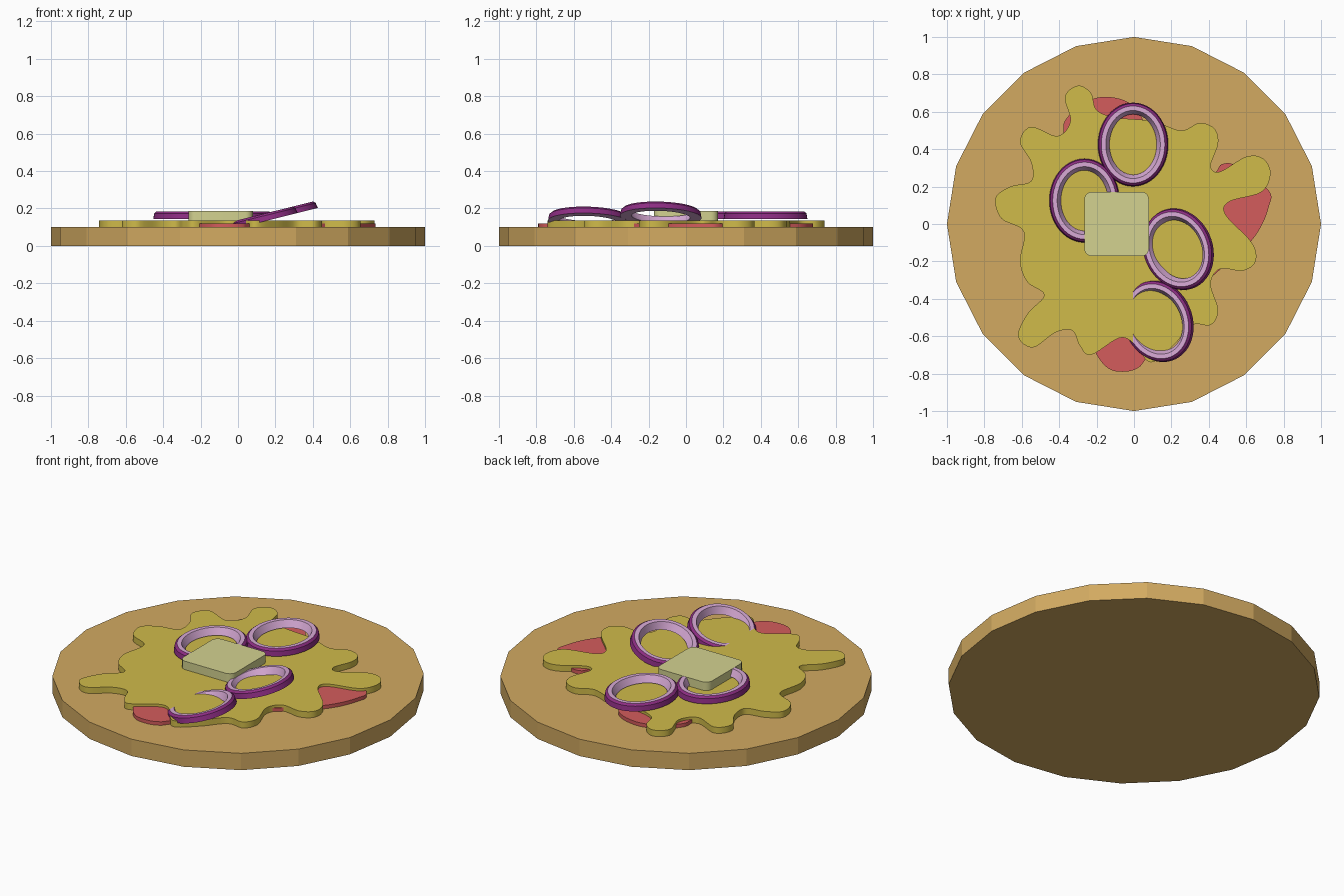
import bpy
import bmesh
from math import sin, cos, tau, radians
from mathutils import Matrix, Vector

default_cube = bpy.data.objects.get("Cube")
if default_cube:
    bpy.data.objects.remove(default_cube, do_unlink=True)


def to_linear(channel):
    return channel / 12.92 if channel <= 0.04045 else ((channel + 0.055) / 1.055) ** 2.4


def make_material(name, red, green, blue):
    colour = [to_linear(c / 255) for c in (red, green, blue)] + [1.0]
    material = bpy.data.materials.new(name)
    material.use_nodes = True
    material.diffuse_color = colour
    shader = material.node_tree.nodes["Principled BSDF"]
    shader.inputs["Base Color"].default_value = colour
    shader.inputs["Roughness"].default_value = 0.8
    return material


bread_tan = make_material("bread tan", 210, 170, 97)
sauce_red = make_material("sauce red", 212, 92, 92)
cheese_yellow = make_material("cheese yellow", 208, 187, 74)
butter_cream = make_material("butter cream", 211, 210, 144)
onion_purple = make_material("onion purple", 140, 45, 130)
onion_lilac = make_material("onion lilac", 216, 170, 214)


def finish(name, bm, materials, smooth_angle=None):
    """Turn a bmesh into a named object with materials and shading."""
    bmesh.ops.recalc_face_normals(bm, faces=bm.faces[:])
    mesh = bpy.data.meshes.new(name)
    bm.to_mesh(mesh)
    bm.free()
    obj = bpy.data.objects.new(name, mesh)
    bpy.context.collection.objects.link(obj)
    for material in materials:
        mesh.materials.append(material)
    if smooth_angle:
        bpy.ops.object.select_all(action="DESELECT")
        obj.select_set(True)
        bpy.context.view_layer.objects.active = obj
        bpy.ops.object.shade_smooth_by_angle(angle=radians(smooth_angle))
    return obj


def slab(name, outline, bottom, top, material, smooth_angle=None):
    """Extrude a flat outline upwards into a closed slab."""
    bm = bmesh.new()
    base = bm.faces.new([bm.verts.new((x, y, bottom)) for x, y in outline])
    grown = bmesh.ops.extrude_face_region(bm, geom=[base], use_keep_orig=True)
    raised = [g for g in grown["geom"] if isinstance(g, bmesh.types.BMVert)]
    bmesh.ops.translate(bm, verts=raised, vec=(0, 0, top - bottom))
    return finish(name, bm, [material], smooth_angle)


def smooth_loop(points, steps=6):
    """Closed flowing curve through points given in hundredths."""
    pts = [Vector(p) / 100 for p in points]
    loop = []
    for i in range(len(pts)):
        a, b, c, d = (pts[(i + k) % len(pts)] for k in (-1, 0, 1, 2))
        for s in range(steps):
            t = s / steps
            loop.append((b * 2 + (c - a) * t + (a * 2 - b * 5 + c * 4 - d) * t ** 2
                         + (b * 3 - a - c * 3 + d) * t ** 3) / 2)
    return loop


# Round bread with twenty flat sides
bread_outline = [(sin(tau * i / 20), cos(tau * i / 20)) for i in range(20)]
slab("bread_base", bread_outline, 0, 0.1, bread_tan)

# Sauce puddle peeking out below the cheese
sauce_points = [
    (-15, 68), (0, 63), (12, 45), (40, 28), (47, 32), (55, 31), (72, 18), (72, 9),
    (67, -3), (58, -14), (35, -35), (8, -70), (2, -77), (-6, -79), (-14, -77),
    (-21, -68), (-28, -50), (-48, -15), (-42, 25), (-38, 47), (-37, 55), (-28, 64)]
slab("sauce", smooth_loop(sauce_points), 0.09, 0.121, sauce_red, 40)

# Melted cheese with wavy lobes
cheese_points = [
    (-30, 74), (-23, 70), (-20, 61), (-10, 57), (10, 55), (25, 50), (35, 54),
    (43, 51), (45, 43), (41, 31), (46, 28), (60, 36), (69, 35), (73, 27),
    (68, 17), (51, 12), (49, 5), (63, -10), (65, -20), (58, -25), (46, -24),
    (41, -32), (45, -46), (41, -54), (31, -54), (21, -65), (9, -74), (0, -64),
    (-8, -61), (-23, -70), (-29, -65), (-33, -57), (-42, -58), (-54, -66),
    (-62, -60), (-57, -48), (-48, -38), (-57, -31), (-61, -20), (-59, -4),
    (-71, 3), (-74, 14), (-66, 20), (-55, 23), (-55, 33), (-61, 44), (-55, 52),
    (-41, 47), (-34, 55), (-37, 68)]
slab("cheese", smooth_loop(cheese_points), 0.1, 0.136, cheese_yellow, 40)

# Rounded square of butter
butter_outline = []
for corner in range(4):
    turn = tau * corner / 4
    cx, cy = 0.187 * cos(turn + tau / 8), 0.187 * sin(turn + tau / 8)
    for step in range(6):
        angle = turn + tau / 4 * step / 5
        butter_outline.append((cx - 0.093 + 0.04 * cos(angle), cy + 0.04 * sin(angle)))
slab("butter", butter_outline, 0.13, 0.186, butter_cream, 40)

# Onion ring cross-section: inward offset from the rim, and height
section = [(0, -0.02), (0.005, 0.009), (0.018, 0.02), (0.042, 0.02), (0.062, -0.02)]


def onion_ring(name, centre, tilt=0, spin=0, sides=48):
    bm = bmesh.new()
    rows = []
    for i in range(sides):
        a = tau * i / sides
        rows.append([bm.verts.new(((0.188 - inset) * cos(a), (0.224 - inset) * sin(a), z))
                     for inset, z in section])
    for i, row in enumerate(rows):
        following = rows[(i + 1) % sides]
        for k in range(len(section)):
            n = (k + 1) % len(section)
            face = bm.faces.new((row[k], following[k], following[n], row[n]))
            # purple skin outside, pale flesh elsewhere
            face.material_index = 0 if k < 2 else 1
    placement = (Matrix.Translation(centre) @ Matrix.Rotation(radians(-tilt), 4, "Y")
                 @ Matrix.Rotation(radians(spin), 4, "Z"))
    bmesh.ops.transform(bm, matrix=placement, verts=bm.verts[:])
    return finish(name, bm, [onion_purple, onion_lilac], 30)


onion_ring("onion_ring_back", (-0.005, 0.425, 0.165))
onion_ring("onion_ring_right", (-0.265, 0.125, 0.165))
onion_ring("onion_ring_left", (0.233, -0.135, 0.175), 14, 25)
onion_ring("onion_ring_front", (0.125, -0.52, 0.148), 14, 25)
